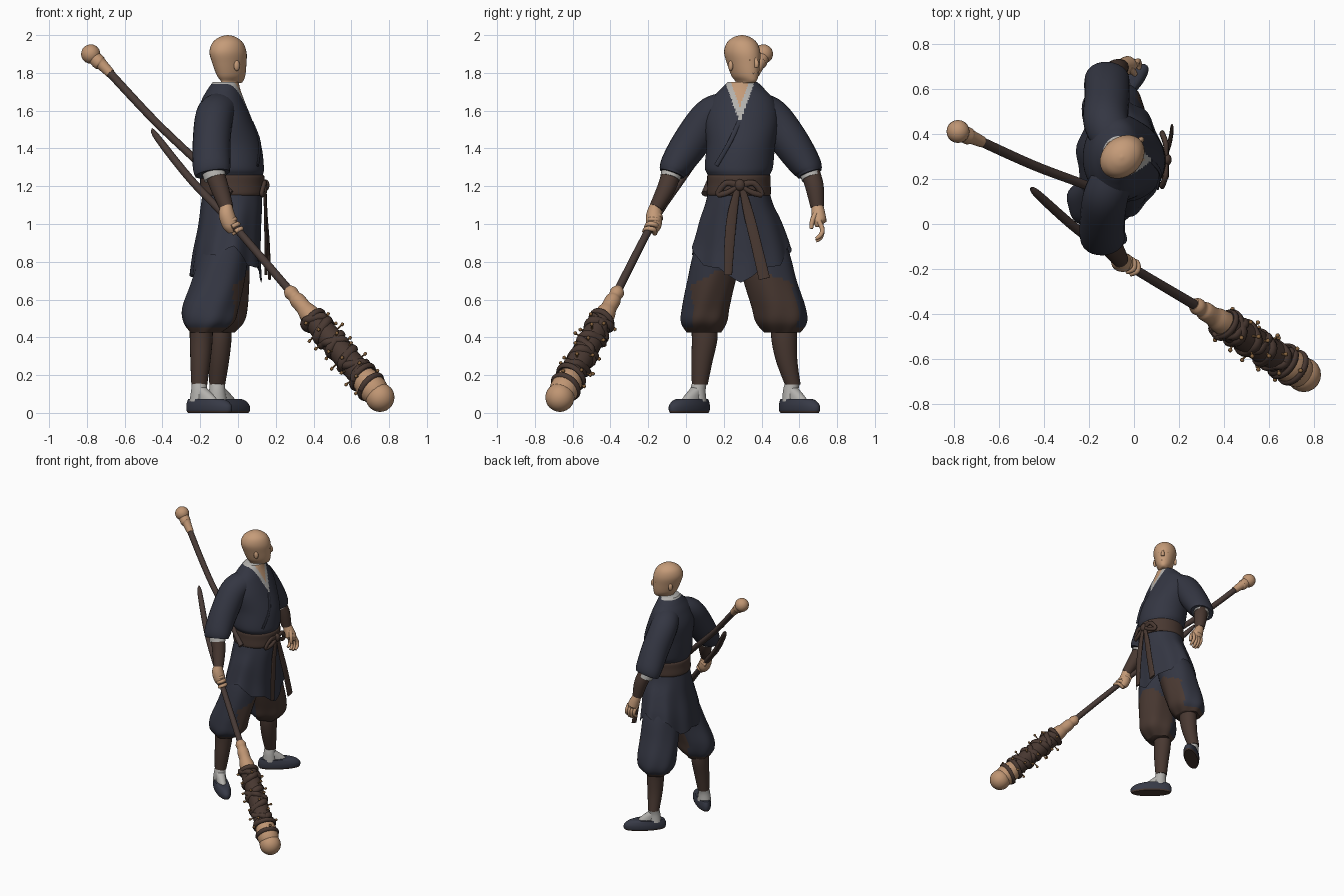
import bpy, bmesh, math, random
from mathutils import Vector as V, Matrix

random.seed(4)

def mat(name, r, g, b):
    m = bpy.data.materials.new(name)
    m.diffuse_color = (r, g, b, 1)
    return m

NAVY = mat("navy cloth", .034, .037, .055)
BROWN = mat("brown cloth", .066, .04, .031)
WOOD = mat("dark wood", .065, .043, .037)
SKIN = mat("skin", .56, .33, .19)
TAN = mat("tan wood", .52, .30, .17)
PALE = mat("pale linen", .45, .44, .42)
SHOE = mat("slate shoe", .038, .042, .062)
STUD = mat("bronze stud", .25, .13, .05)

def finish(name, bm, mats, rule=None, angle=50):
    bmesh.ops.recalc_face_normals(bm, faces=bm.faces)
    for f in bm.faces:
        f.smooth = True
        if rule:
            f.material_index = rule(f.calc_center_median(), f.normal)
    me = bpy.data.meshes.new(name)
    bm.to_mesh(me)
    bm.free()
    for m in mats:
        me.materials.append(m)
    me.set_sharp_from_angle(angle=math.radians(angle))
    ob = bpy.data.objects.new(name, me)
    bpy.context.collection.objects.link(ob)
    return ob

def spline(pts, n):
    """Catmull-Rom through tuples of any length."""
    out = []
    for i in range(len(pts) - 1):
        p = [pts[max(i - 1, 0)], pts[i], pts[i + 1], pts[min(i + 2, len(pts) - 1)]]
        for k in range(n):
            t = k / n
            out.append(tuple(.5 * (2*b + (c-a)*t + (2*a-5*b+4*c-d)*t*t + (3*b-a-3*c+d)*t**3)
                             for a, b, c, d in zip(*p)))
    return out + [tuple(pts[-1])]

def loft(name, rings, mats, sides=24, rule=None, warp=None, caps=True):
    """Skin a list of (centre, u, v) ellipses."""
    bm = bmesh.new()
    rows = []
    for i, (c, u, v) in enumerate(rings):
        row = []
        for k in range(sides):
            a = math.tau * k / sides
            p = c + u * math.cos(a) + v * math.sin(a)
            row.append(bm.verts.new(warp(p, a, i / (len(rings) - 1)) if warp else p))
        rows.append(row)
    for r0, r1 in zip(rows, rows[1:]):
        for k in range(sides):
            bm.faces.new((r0[k], r0[(k+1) % sides], r1[(k+1) % sides], r1[k]))
    if caps:
        bm.faces.new(rows[0])
        bm.faces.new(rows[-1])
    return finish(name, bm, mats, rule)

def stack(name, pts, mats, pivot=(0, 0, 0), rot=0, n=5, **kw):
    """Horizontal ellipses: (x, y, z, rx, ry), turned about a pivot."""
    R, P = Matrix.Rotation(math.radians(rot), 3, 'Z'), V(pivot)
    rings = [(P + R @ V(p[:3]), R @ V((max(p[3], .002), 0, 0)), R @ V((0, max(p[4], .002), 0)))
             for p in spline(pts, n)]
    return loft(name, rings, mats, **kw)

def tube(name, pts, mats, ref=(1, 0, 0), n=5, **kw):
    """Sweep along a path: (x, y, z, r) or (x, y, z, ru, rv)."""
    s = spline(pts, n)
    rings = []
    for i, p in enumerate(s):
        t = (V(s[min(i+1, len(s)-1)][:3]) - V(s[max(i-1, 0)][:3])).normalized()
        u = (V(ref) - t * t.dot(V(ref))).normalized()
        rings.append((V(p[:3]), u * max(p[3], .001), t.cross(u) * max(p[-1], .001)))
    return loft(name, rings, mats, **kw)

def ball(name, c, r, m, rot=0, sub=3):
    bm = bmesh.new()
    bmesh.ops.create_icosphere(bm, subdivisions=sub, radius=1)
    r = r if isinstance(r, tuple) else (r, r, r)
    bm.transform(Matrix.Translation(c) @ Matrix.Rotation(math.radians(rot), 4, 'Z') @ Matrix.Diagonal((*r, 1)))
    return finish(name, bm, [m])

# Head with neck, turned to its left
HP, HR = V((-.05, .3, 0)), 42
stack("head", [(-.03, 0, 1.6, .062, .062), (-.03, 0, 1.73, .058, .057), (.022, 0, 1.75, .068, .036),
               (.018, 0, 1.785, .086, .058), (.006, 0, 1.85, .101, .075), (-.004, 0, 1.91, .107, .086),
               (-.006, 0, 1.96, .086, .074), (-.006, 0, 1.99, .045, .04), (-.006, 0, 2.0, .004, .004)],
      [SKIN], HP, HR, sides=32)
def on_head(f, s, z):
    return HP + Matrix.Rotation(math.radians(HR), 3, 'Z') @ V((f, s, z))
tube("nose", [(*on_head(.098, 0, 1.88), .008), (*on_head(.11, 0, 1.85), .013), (*on_head(.107, 0, 1.83), .012)], [SKIN])
ball("lips", on_head(.1, 0, 1.798), (.006, .02, .006), SKIN, HR)
for s in (-1, 1):
    ball("ear", on_head(-.01, s * .077, 1.838), (.017, .012, .028), SKIN, HR + s * 15)
    ball("eye", on_head(.0945, s * .03, 1.868), (.004, .011, .004), STUD, HR + s * 20)

# Jacket with the collar opening coloured by a V rule
def collar(c, n):
    if c.x < -.05:
        return 1 if c.z > 1.742 else 0
    d = abs(c.y - .285) - (c.z - 1.535) * .36
    if c.z < 1.535 or d > 0:
        return 0
    return 1 if d > -.03 else 2
stack("jacket_body", [(-.03, .28, 1.16, .15, .155), (-.03, .28, 1.25, .16, .162), (-.035, .28, 1.3, .172, .18),
                      (-.05, .29, 1.42, .172, .182), (-.075, .295, 1.55, .15, .195), (-.08, .3, 1.65, .115, .17),
                      (-.075, .3, 1.71, .088, .12), (-.065, .3, 1.752, .068, .078)],
      [NAVY, PALE, SKIN], n=14, sides=128, rule=collar)
tube("lapel_edge", [(.075, .282, 1.54, .006, .012), (.115, .23, 1.43, .006, .012), (.105, .16, 1.31, .006, .012)], [NAVY])

# Sleeves, cuffs, forearm wraps
for side, s in (("right", -1), ("left", 1)):
    y = lambda d: .29 + s * d
    dx = .02 if s > 0 else 0
    tube(side + "_sleeve", [(-.09, y(.08), 1.62, .092, .08), (-.125, y(.165), 1.57, .1, .095),
                            (-.14 + dx, y(.265), 1.43, .1, .098), (-.14 + dx, y(.345), 1.31, .1, .083),
                            (-.135 + dx, y(.365), 1.265, .093, .066)], [NAVY])
    tube(side + "_cuff", [(-.135 + dx, y(.36), 1.29, .06, .055), (-.12 + dx, y(.375), 1.242, .06, .053)], [PALE])
    w = (-.06, -.16, 1.085) if s < 0 else (-.058, .695, 1.09)
    tube(side + "_forearm_wrap", [(-.135 + dx, y(.36), 1.3, .05), (-.1 + dx, y(.39), 1.2, .049), (*w, .036)], [BROWN])

# Right hand gripping the shaft
tube("right_palm", [(-.06, -.16, 1.1, .03), (-.06, -.168, 1.05, .042, .034), (-.04, -.17, .99, .04, .03), (-.03, -.17, .955, .02)], [SKIN])
for i in range(4):
    c = V((-.062, -.155, 1.045)) + V((.017, -.01, -.025)) * i
    tube("right_finger", [(c.x - .02, c.y + .02, c.z - .02, .013), (c.x + .022, c.y + .015, c.z, .013),
                          (c.x + .026, c.y - .022, c.z + .005, .013), (c.x - .005, c.y - .036, c.z - .01, .012)],
         [SKIN], ref=(.5, -.3, -.8), sides=10)

# Left hand hanging open
L = -.045
tube("left_palm", [(-.015 + L, .695, 1.1, .03), (L, .7, 1.06, .036, .03), (.02 + L, .703, 1.005, .042, .026), (.022 + L, .703, .985, .032, .018)], [SKIN])
for i in range(4):
    x = -.012 + L + i * .022
    e = .012 * (i in (1, 2))
    tube("left_finger", [(x, .705, 1.015, .013), (x + .008, .722, .97, .013), (x + .014, .712, .94 - e, .012),
                         (x + .014, .688, .922 - e, .009)], [SKIN], sides=10)
tube("left_thumb", [(.025 + L, .69, 1.06, .015), (.045 + L, .67, 1.02, .014), (.05 + L, .663, .975, .01)], [SKIN], sides=10)

# Sash with bow
stack("sash", [(-.03, .28, 1.15, .165, .165), (-.03, .28, 1.165, .172, .17), (-.03, .28, 1.21, .17, .168),
               (-.03, .28, 1.25, .17, .168), (-.03, .28, 1.262, .16, .163)], [BROWN], sides=40)
ball("sash_knot", (.143, .285, 1.205), (.024, .028, .032), BROWN)
for s in (-1, 1):
    tube("bow_loop", [(.143, .285 + s * .02, 1.21, .01, .018), (.14, .285 + s * .075, 1.215, .012, .016),
                      (.125, .285 + s * .115, 1.16, .012, .016), (.14, .285 + s * .07, 1.165, .012, .015),
                      (.145, .285 + s * .015, 1.195, .01, .012)], [BROWN], sides=12)
tube("sash_tail_right", [(.143, .275, 1.2, .008, .014), (.145, .245, 1.05, .008, .026), (.148, .23, .9, .008, .027), (.148, .222, .73, .008, .022)], [BROWN])
tube("sash_tail_left", [(.143, .295, 1.2, .008, .014), (.148, .33, 1.06, .008, .026), (.16, .37, .9, .008, .028), (.168, .415, .71, .008, .03)], [BROWN])

# Jacket skirt: folds and a ragged hem grow towards the bottom
def hem(p, a, t):
    drop = .075 * math.cos(2 * a) + .05 * (2 * abs((a * 7 / math.tau) % 1 - .5) - .5)
    c = V((-.05, .29, p.z))
    q = c + (p - c) * (1 + .03 * t * math.sin(9 * a))
    q.z -= drop * t * t
    return q
stack("jacket_skirt", [(-.03, .28, 1.18, .155, .16), (-.035, .28, 1.1, .162, .18), (-.045, .285, 1.0, .166, .215),
                       (-.06, .29, .88, .178, .245), (-.065, .29, .79, .188, .262)], [NAVY],
      sides=84, warp=hem, caps=False)

# Legs: baggy trousers, shin wraps, socks, shoes
legs = {"right": [(-.05, .22, 1.05, .1, .1), (-.07, .18, .87, .125, .135), (-.105, .135, .7, .138, .13), (-.145, .105, .56, .148, .125),
                  (-.155, .095, .48, .135, .118), (-.17, .095, .425, .085, .085)],
        "left": [(-.05, .35, 1.05, .1, .1), (-.065, .4, .87, .125, .14), (-.08, .445, .7, .138, .143), (-.09, .49, .56, .14, .142),
                 (-.095, .505, .48, .128, .132), (-.1, .51, .425, .085, .09)]}
feet = {"right": ((-.205, .063, 0), -41, (-.195, .098)), "left": ((-.11, .555, 0), 41, (-.095, .52))}
for side, pts in legs.items():
    inward = 1 if side == "right" else -1
    def patch(c, n, k=inward):
        lean = n.x * .85 + n.y * .42 * k
        return 1 if c.z < .76 - .12 * (1 - lean) and lean > .3 or c.z < .45 else 0
    stack(side + "_trouser_leg", pts, [NAVY, BROWN], n=9, sides=48, rule=patch,
          warp=lambda p, a, t: p + V((math.cos(a), math.sin(a), 0)) * .006 * t * math.sin(6 * a + 5 * t))
    P, rot, (kx, ky) = feet[side]
    stack(side + "_shin_wrap", [(kx, ky, .46, .062, .07), (kx, ky, .38, .06, .067), (kx * .6 + P[0] * .4, ky * .6 + P[1] * .4, .27, .053, .056),
                                (P[0], P[1] + .01, .15, .042, .042)], [BROWN])
    stack(side + "_sock", [(P[0], P[1] + .01, .165, .039, .039), (P[0], P[1], .12, .043, .041), (P[0], P[1], .06, .052, .046)], [PALE])
    stack(side + "_sock_instep", [(.05, 0, .05, .09, .036), (.03, 0, .09, .07, .034), (.0, 0, .135, .038, .034)], [PALE], P, rot)
    stack(side + "_shoe", [(.07, 0, 0, .145, .047), (.07, 0, .014, .153, .054), (.068, 0, .04, .152, .055),
                           (.058, 0, .064, .135, .05), (.045, 0, .074, .115, .047)],
          [SHOE, BROWN], P, rot, sides=32, rule=lambda c, n: int(c.z < .012))

# Staff: rear pole with knob
tube("rear_pole", [(-.72, .385, 1.845, .022), (-.45, .262, 1.555, .021), (-.22, .175, 1.335, .02), (-.04, .1, 1.16, .019)], [WOOD])
tube("rear_ferrule", [(-.765, .405, 1.885, .036), (-.735, .39, 1.855, .038), (-.72, .385, 1.843, .031), (-.675, .365, 1.797, .025)], [TAN])
ball("rear_knob", (-.78, .41, 1.9), .051, TAN)
# Staff: main shaft with a pointed end
tube("main_shaft", [(-.455, .16, 1.505, .004), (-.425, .13, 1.455, .018), (-.25, -.025, 1.235, .021), (-.04, -.173, 1.012, .02),
                    (.28, -.365, .64, .022)], [WOOD])

# Club head along the shaft axis
A, B = V((.265, -.355, .655)), V((.752, -.668, .082))
AX = (B - A).normalized()
U = AX.orthogonal().normalized()
W = AX.cross(U)
def club(t, r=0, a=0):
    return A.lerp(B, t) + (U * math.cos(a) + W * math.sin(a)) * r
def club_part(name, prof, m):
    tube(name, [(*club(t), r) for t, r in prof], [m], n=3)
club_part("club_socket", [(0, .027), (.03, .038), (.07, .034), (.1, .042), (.17, .042), (.22, .052), (.3, .055)], TAN)
club_part("club_core", [(.26, .05), (.32, .062), (.6, .066), (.86, .066), (.9, .055)], BROWN)
club_part("club_collar", [(.8, .062), (.85, .074), (.93, .077), (.97, .07)], TAN)
ball("club_knob", B, .077, TAN)
for d, turns, r in ((1, 4, .015), (-1, 2.5, .013)):
    tube("club_wrap", [(*club(.27 + .53 * k / 60, .062 + .006 * math.sin(k * 1.3), d * math.tau * turns * k / 60), r * 1.5, r)
                       for k in range(61)], [BROWN], ref=AX, n=2, sides=8)
for t in (.29, .81, .9):
    tube("club_band", [(*club(t + .015 * math.sin(k * .52), .062 + .014 * (t > .8), math.tau * k / 12), .016, .012)
                       for k in range(13)], [BROWN], ref=AX, n=3, sides=8)
# Nails round the club
for k in range(30):
    t, a = .3 + .58 * k / 29, k * 2.4 + random.uniform(-.3, .3)
    r = random.uniform(.082, .1)
    tube("club_nail", [(*club(t, .05, a), .005), (*club(t, r, a), .005)], [STUD], ref=AX, n=1, sides=6)
    ball("nail_head", club(t, r, a), .011, STUD, sub=1)
